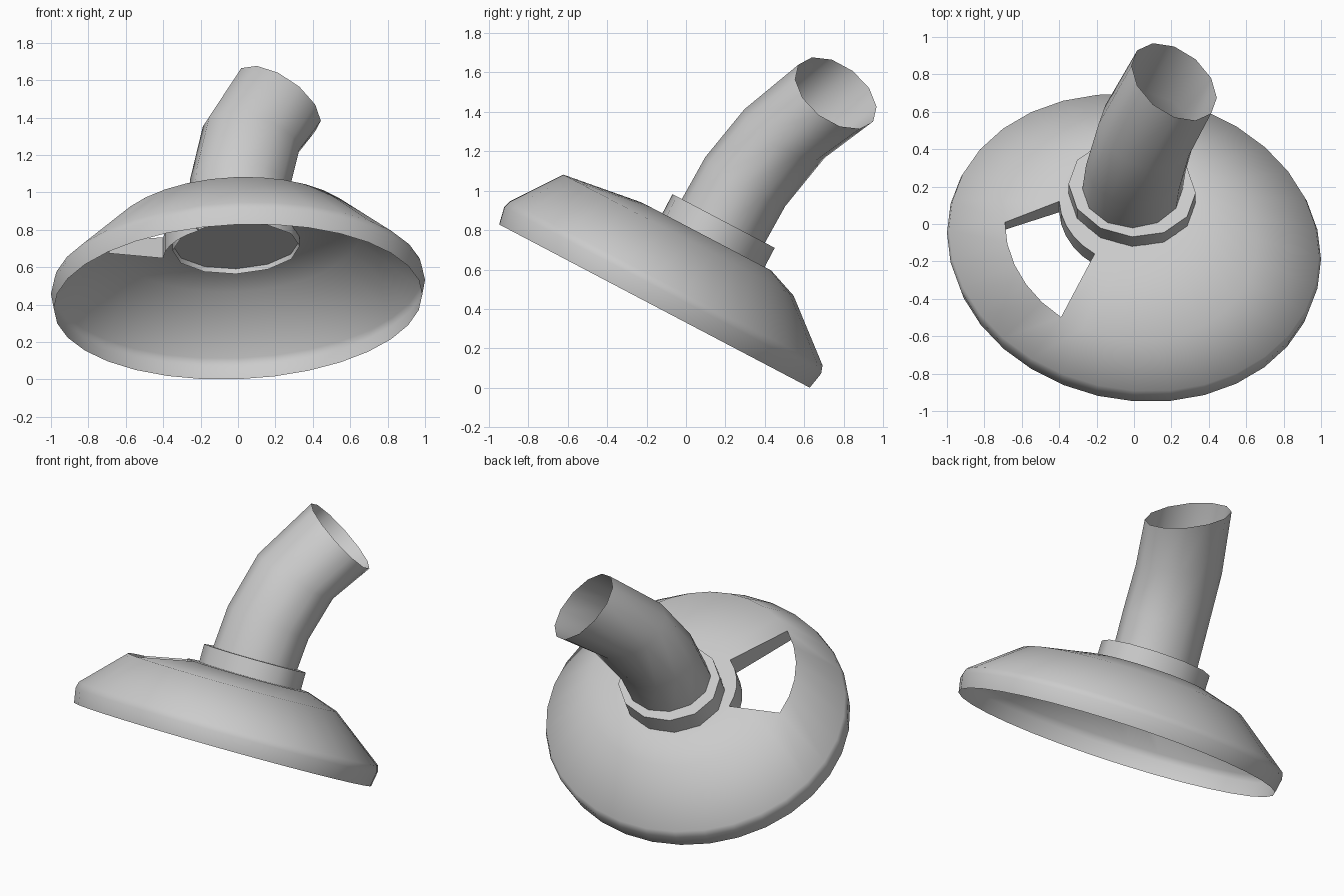
import bpy, bmesh
from math import sin, cos, pi, radians
from mathutils import Vector

if "Cube" in bpy.data.objects:
    bpy.data.objects.remove(bpy.data.objects["Cube"])

# Tilted frame of the hood: U across, V down the slope, N out of the plate
U = Vector((1, 0, 0))
V = Vector((0, 0.885, -0.465))
N = Vector((0, 0.465, 0.885))
ORIGIN = Vector((0, -0.16, 0.415))
SHEAR = -0.08


def hood_point(u, v, n):
    return ORIGIN + U * u + V * v + N * n


def hood_ring(sides, cu, cv, ru, rv, n, phase=0):
    pts = []
    for i in range(sides):
        a = 2 * pi * i / sides + phase
        u = ru * cos(a)
        pts.append(hood_point(cu + u, cv + rv * sin(a) + SHEAR * u, n))
    return pts


def loft(bm, rings, skip=lambda r, i: False):
    rows = [[bm.verts.new(p) for p in ring] for ring in rings]
    count = len(rows[0])
    for r in range(len(rows) - 1):
        for i in range(count):
            if not skip(r, i):
                j = (i + 1) % count
                bm.faces.new((rows[r][i], rows[r][j], rows[r + 1][j], rows[r + 1][i]))
    return rows


def finish(bm, name, angle):
    bmesh.ops.recalc_face_normals(bm, faces=bm.faces[:])
    mesh = bpy.data.meshes.new(name)
    bm.to_mesh(mesh)
    bm.free()
    obj = bpy.data.objects.new(name, mesh)
    bpy.context.collection.objects.link(obj)
    bpy.ops.object.select_all(action='DESELECT')
    obj.select_set(True)
    bpy.context.view_layer.objects.active = obj
    bpy.ops.object.shade_smooth_by_angle(angle=radians(angle))
    return obj


# Hood: open shell with a slightly conical top and one window
SIDES = 32
HOLE = range(16, 21)
bm = bmesh.new()
rows = loft(bm, [
    hood_ring(SIDES, 0, 0, 0.985, 0.89, 0),
    hood_ring(SIDES, 0, 0, 1.0, 0.908, 0.09),
    hood_ring(SIDES, 0, 0, 0.99, 0.895, 0.13),
    hood_ring(SIDES, -0.015, -0.06, 0.675, 0.66, 0.375),
    hood_ring(SIDES, 0, 0.07, 0.40, 0.37, 0.435, radians(2)),
    hood_ring(SIDES, -0.01, 0.11, 0.33, 0.285, 0.435),
], skip=lambda r, i: r == 3 and i in HOLE)

# Window walls hanging below the opening
first, last = HOLE[0], HOLE[-1] + 1
loop = rows[3][first:last + 1] + rows[4][first:last + 1][::-1]
lower = []
for k, v in enumerate(loop):
    depth = 0.085 if k <= last - first else 0.125
    lower.append(bm.verts.new(v.co - N * depth))
for k in range(len(loop)):
    m = (k + 1) % len(loop)
    bm.faces.new((loop[k], loop[m], lower[m], lower[k]))
finish(bm, "hood", 50)

# Collar: twelve-sided ring with a shallow recess underneath
bm = bmesh.new()
rows = loft(bm, [
    hood_ring(12, -0.01, 0.11, 0.34, 0.293, 0.41),
    hood_ring(12, -0.01, 0.11, 0.34, 0.293, 0.38),
    hood_ring(12, -0.01, 0.11, 0.34, 0.293, 0.545),
    hood_ring(12, -0.01, 0.11, 0.24, 0.21, 0.545),
][1:])
recess = [bm.verts.new(p) for p in hood_ring(12, -0.01, 0.11, 0.338, 0.291, 0.41)]
bm.faces.new(recess)
finish(bm, "collar", 35)

# Pipe: bent open tube, (centre, facing direction) per section
sections = [
    ((-0.01, 0.175, 0.82), (0, 0.465, 0.885)),
    ((0.01, 0.30, 1.045), (0.10, 0.52, 0.85)),
    ((0.07, 0.50, 1.29), (0.27, 0.50, 0.83)),
    ((0.215, 0.76, 1.495), (0.53, 0.52, 0.68)),
]
rings = []
for centre, facing in sections:
    f = Vector(facing).normalized()
    side = (U - f * U.dot(f)).normalized()
    down = f.cross(side)
    rings.append([Vector(centre) + side * 0.268 * cos(a) + down * 0.238 * sin(a)
                  for a in (2 * pi * i / 12 for i in range(12))])
bm = bmesh.new()
loft(bm, rings)
finish(bm, "bent_pipe", 40)
